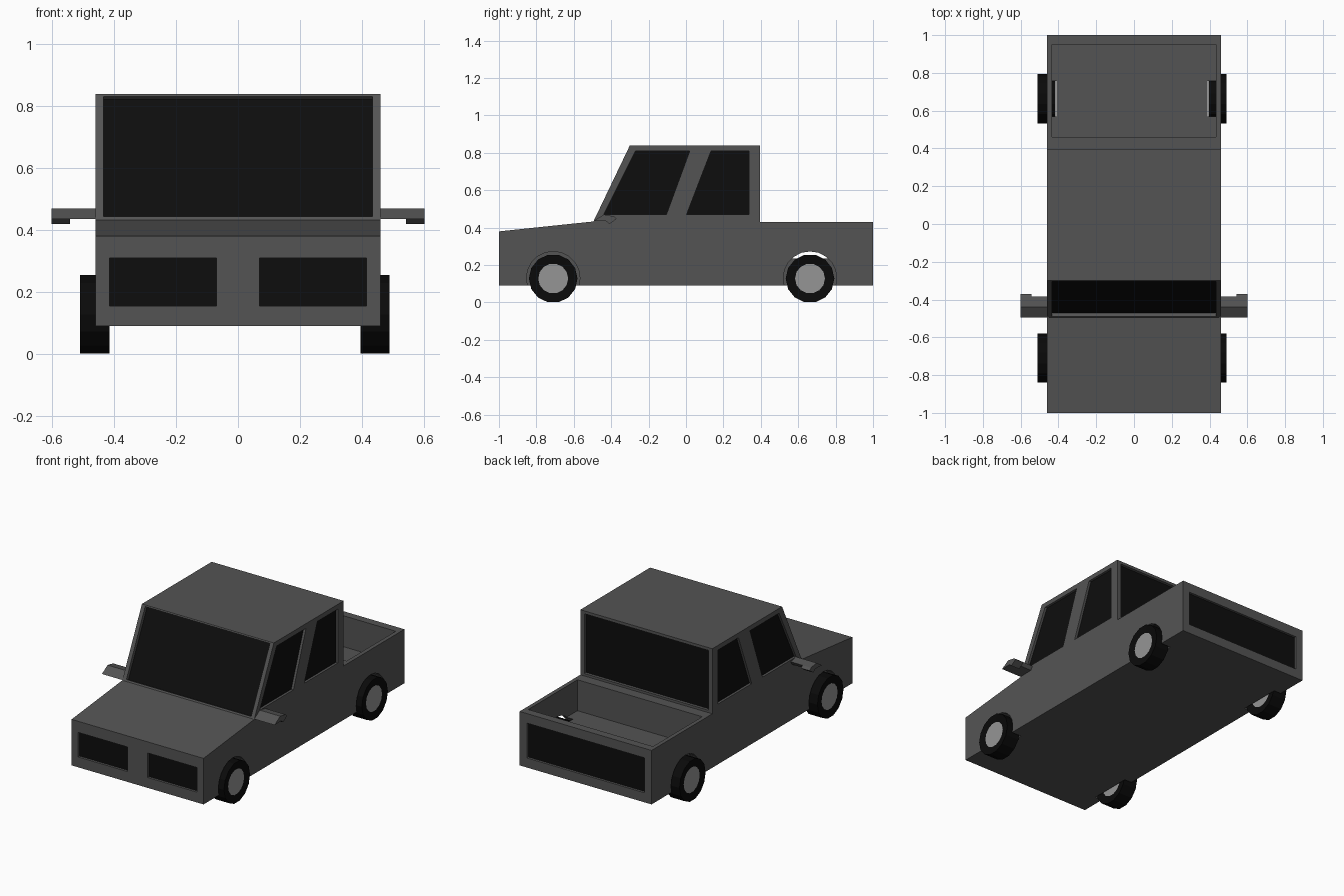
import bpy, bmesh, math
from mathutils import Vector, Matrix

if "Cube" in bpy.data.objects:
    bpy.data.objects.remove(bpy.data.objects["Cube"])


def material(name, v):
    m = bpy.data.materials.new(name)
    m.diffuse_color = (v, v, v, 1)
    m.use_nodes = True
    m.node_tree.nodes["Principled BSDF"].inputs["Base Color"].default_value = m.diffuse_color
    return m


PAINT = material("grey paint", 0.088)
GLASS = material("black glass", 0.004)
RUBBER = material("black rubber", 0.003)
HUB = material("light grey hub", 0.30)


def finish(bm, name, mats):
    bmesh.ops.recalc_face_normals(bm, faces=bm.faces)
    me = bpy.data.meshes.new(name)
    bm.to_mesh(me)
    bm.free()
    for m in mats:
        me.materials.append(m)
    ob = bpy.data.objects.new(name, me)
    bpy.context.collection.objects.link(ob)
    return ob


def sweep(bm, pts, move, cap_index=0):
    """Closed prism from a polygon moved along a vector; the far cap gets cap_index."""
    a = [bm.verts.new(p) for p in pts]
    b = [bm.verts.new(Vector(p) + Vector(move)) for p in pts]
    bm.faces.new(a)
    bm.faces.new(b).material_index = cap_index
    for i in range(len(a)):
        j = (i + 1) % len(a)
        bm.faces.new((a[i], a[j], b[j], b[i]))


def pocket(bm, pts, inward):
    """Shallow recess cutter with a glass-coloured floor."""
    d = Vector(inward)
    sweep(bm, [Vector(p) - d for p in pts], 2 * d, 1)


def carve(ob, bm, name):
    cutter = finish(bm, name, [PAINT, GLASS])
    cutter.hide_render = True
    mod = ob.modifiers.new(name, 'BOOLEAN')
    mod.operation = 'DIFFERENCE'
    mod.solver = 'EXACT'
    mod.object = cutter
    bpy.context.view_layer.objects.active = ob
    bpy.ops.object.modifier_apply(modifier=name)
    bpy.data.objects.remove(cutter)


def rect_xz(x0, x1, z0, z1, y):
    return [(x0, y, z0), (x1, y, z0), (x1, y, z1), (x0, y, z1)]


# Truck body: side profile extruded across the width
profile = [(-1, .09), (1, .09), (1, .43), (.395, .43), (.395, .84),
           (-.30, .84), (-.495, .433), (-1, .38)]
bm = bmesh.new()
sweep(bm, [(-.46, y, z) for y, z in profile], (.92, 0, 0))
body = finish(bm, "truck_body", [PAINT, GLASS])

# Cargo bed
bm = bmesh.new()
sweep(bm, [(-.435, .46, .235), (.435, .46, .235), (.435, .95, .235), (-.435, .95, .235)], (0, 0, .4))
carve(body, bm, "bed_cutter")

# Wheel wells
AXLES = (-.71, .663)
bm = bmesh.new()
for y in AXLES:
    for x0, x1 in ((-.7, -.41), (.39, .7)):
        ring = [(x0, y + .143 * math.cos(2 * math.pi * k / 20),
                 .13 + .143 * math.sin(2 * math.pi * k / 20)) for k in range(20)]
        sweep(bm, ring, (x1 - x0, 0, 0))
carve(body, bm, "wheel_well_cutter")

# Windows, headlights and tail panel
bm = bmesh.new()
low, high = Vector((0, -.495, .433)), Vector((0, -.30, .84))
slope = high - low
inward = Vector((0, slope.z, -slope.y)).normalized() * .022
p, q = low + slope * .025, low + slope * .98
pocket(bm, [(-.435, p.y, p.z), (.435, p.y, p.z), (.435, q.y, q.z), (-.435, q.y, q.z)], inward)
pocket(bm, rect_xz(-.432, .432, .445, .822, .395), (0, -.018, 0))
pocket(bm, rect_xz(-.41, .41, .15, .37, 1), (0, -.015, 0))
side_windows = ([(-.44, .47), (-.105, .47), (.02, .81), (-.27, .81)],
                [(.003, .47), (.338, .47), (.338, .81), (.134, .81)])
for s in (-1, 1):
    a, b = sorted((s * .07, s * .415))
    pocket(bm, rect_xz(a, b, .155, .31, -1), (0, .015, 0))
    for win in side_windows:
        pocket(bm, [(s * .46, y, z) for y, z in win], (-s * .015, 0, 0))
carve(body, bm, "window_cutter")

# Door mirrors: wedge arm with a small drooping tip
for s, side in ((-1, "left"), (1, "right")):
    bm = bmesh.new()
    arm = [(-.495, .435), (-.44, .47), (-.385, .46), (-.40, .437)]
    sweep(bm, [(s * .45, y, z) for y, z in arm], (s * .152, 0, 0))
    tip = [(-.43, .437), (-.385, .46), (-.37, .447), (-.41, .42)]
    sweep(bm, [(s * .542, y, z) for y, z in tip], (s * .06, 0, 0))
    finish(bm, side + "_mirror", [PAINT])

# Wheels: low-poly tyres with slightly sunken hub faces
for y, end in zip(AXLES, ("front", "rear")):
    for x, side in ((-.4625, "left"), (.4425, "right")):
        bm = bmesh.new()
        bmesh.ops.create_cone(bm, cap_ends=True, segments=14, radius1=.13, radius2=.13, depth=.095,
                              matrix=Matrix.Translation((x, y, .128)) @ Matrix.Rotation(math.pi / 2, 4, 'Y'))
        bm.normal_update()
        for f in [f for f in bm.faces if len(f.verts) > 4]:
            bmesh.ops.inset_individual(bm, faces=[f], thickness=.05, depth=-.006)
            f.material_index = 1
        finish(bm, end + "_" + side + "_wheel", [RUBBER, HUB])
